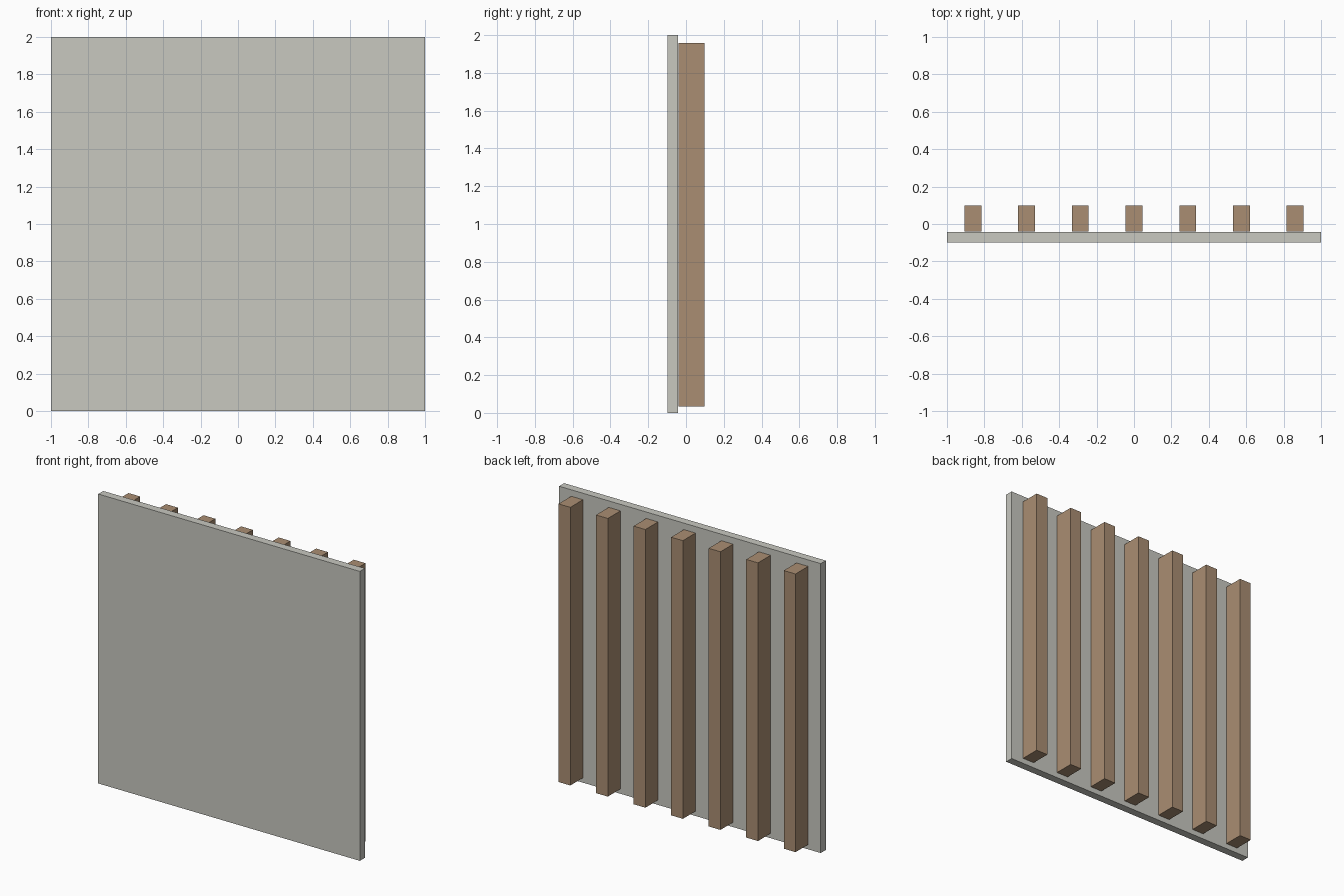
import bpy

if "Cube" in bpy.data.objects:
    bpy.data.objects.remove(bpy.data.objects["Cube"])


def material(name, color):
    mat = bpy.data.materials.new(name)
    mat.diffuse_color = color
    mat.use_nodes = True
    mat.node_tree.nodes["Principled BSDF"].inputs["Base Color"].default_value = mat.diffuse_color
    return mat


def box(name, lo, hi, mat):
    center = [(a + b) / 2 for a, b in zip(lo, hi)]
    bpy.ops.mesh.primitive_cube_add(size=1, location=center)
    obj = bpy.context.object
    obj.name = name
    obj.scale = [b - a for a, b in zip(lo, hi)]
    bpy.ops.object.transform_apply(location=False, rotation=False, scale=True)
    obj.data.materials.append(mat)
    return obj


plaster = material("plaster", (0.58, 0.58, 0.53, 1))
wood = material("wood", (0.40, 0.27, 0.17, 1))

# Flat wall board at the front
box("wall_panel", (-1, -0.098, 0), (1, -0.043, 2), plaster)

# Seven upright studs just behind the board
STUDS, SPACING, HALF_WIDTH = 7, 0.287, 0.045
for i in range(STUDS):
    x = (i - (STUDS - 1) / 2) * SPACING
    box(f"stud_{i + 1}", (x - HALF_WIDTH, -0.040, 0.035),
        (x + HALF_WIDTH, 0.098, 1.957), wood)
